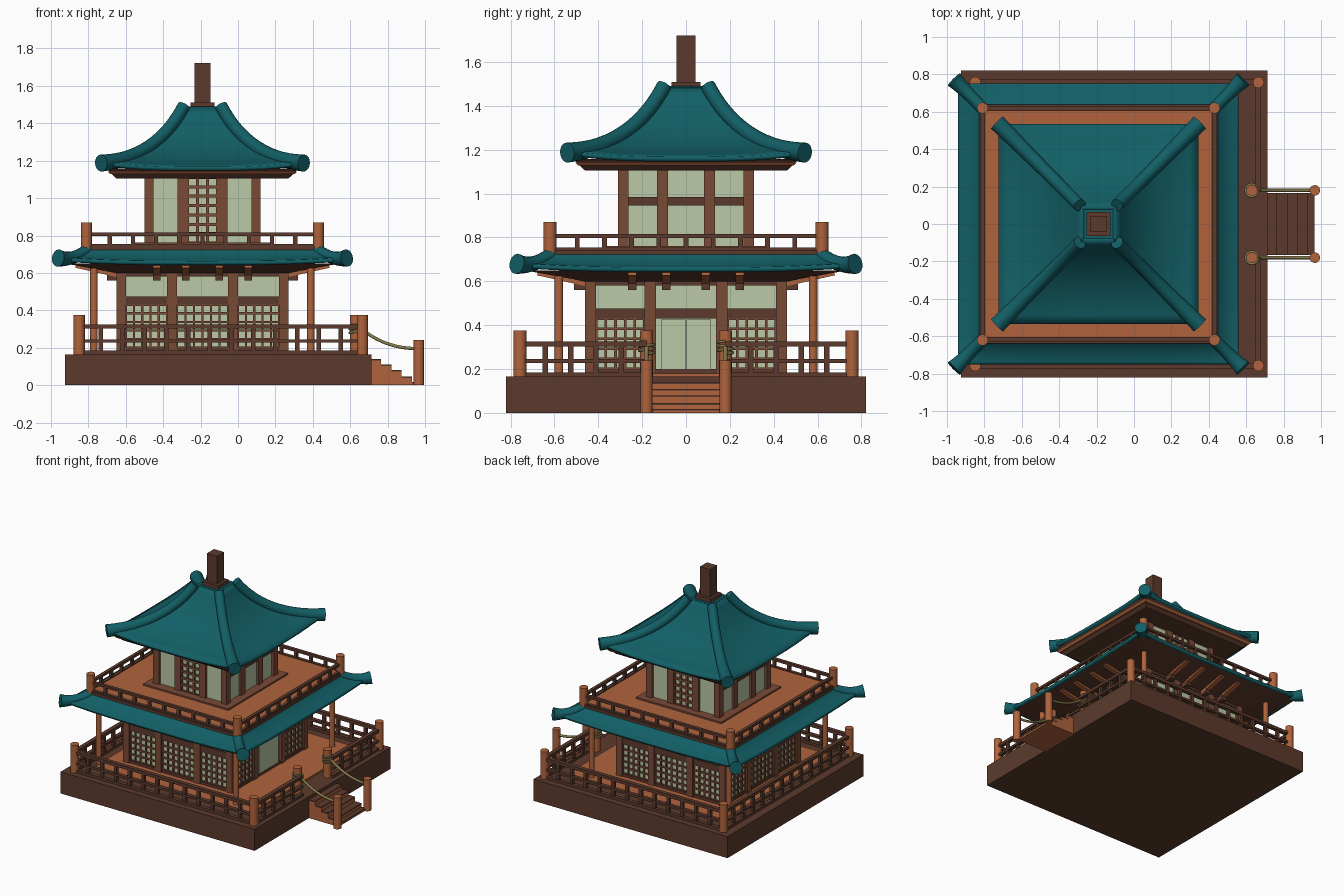
import bpy, bmesh, math
from mathutils import Vector, Matrix

if "Cube" in bpy.data.objects:
    bpy.data.objects.remove(bpy.data.objects["Cube"])

def mat(name, *c):
    m = bpy.data.materials.new(name)
    m.diffuse_color = (*c, 1)
    m.use_nodes = True
    m.node_tree.nodes["Principled BSDF"].inputs["Base Color"].default_value = m.diffuse_color
    return m

TEAL = mat("teal_tile", .006, .115, .133)
DARK = mat("dark_wood", .107, .042, .026)
WOOD = mat("brown_wood", .195, .069, .037)
ORANGE = mat("orange_wood", .434, .127, .045)
PAPER = mat("green_paper", .50, .58, .38)
ROPE = mat("rope", .25, .21, .08)
TX, BX = -.19, -.105          # tower centre and base centre

def finish(bm, name, m, smooth=False):
    bmesh.ops.recalc_face_normals(bm, faces=bm.faces)
    me = bpy.data.meshes.new(name)
    bm.to_mesh(me)
    bm.free()
    ob = bpy.data.objects.new(name, me)
    bpy.context.collection.objects.link(ob)
    me.materials.append(m)
    if smooth:
        bpy.ops.object.select_all(action='DESELECT')
        bpy.context.view_layer.objects.active = ob
        ob.select_set(True)
        bpy.ops.object.shade_smooth_by_angle(angle=math.radians(40))
    return ob

def spin(k, cx):
    return Matrix.Translation((cx, 0, 0)) @ Matrix.Rotation(k * math.pi / 2, 4, 'Z')

def boxes(name, m, items, sides=(0,), cx=0.0):
    """Boxes (x0, x1, y0, y1, z0, z1), repeated on the given sides (0 front, 1 right...)."""
    bm = bmesh.new()
    for k in sides:
        for x0, x1, y0, y1, z0, z1 in items:
            M = (spin(k, cx) @ Matrix.Translation(((x0+x1)/2, (y0+y1)/2, (z0+z1)/2))
                 @ Matrix.Diagonal((x1-x0, y1-y0, z1-z0, 1)))
            bmesh.ops.create_cube(bm, size=1, matrix=M)
    return finish(bm, name, m)

def slab(name, m, cx, h, z0, z1):
    return boxes(name, m, [(-h, h, -h, h, z0, z1)], cx=cx)

def posts(name, m, pts, r, z0, z1):
    bm = bmesh.new()
    for x, y in pts:
        bmesh.ops.create_cone(bm, cap_ends=True, segments=20, radius1=r, radius2=r, depth=z1-z0,
                              matrix=Matrix.Translation((x, y, (z0+z1)/2)))
    return finish(bm, name, m, True)

def frustum(name, m, cx, h0, z0, h1, z1):
    bm = bmesh.new()
    r = math.sqrt(2)
    bmesh.ops.create_cone(bm, cap_ends=True, segments=4, radius1=h0*r, radius2=h1*r, depth=z1-z0,
                          matrix=Matrix.Translation((cx, 0, (z0+z1)/2)) @ Matrix.Rotation(math.pi/4, 4, 'Z'))
    return finish(bm, name, m)

def corners(cx, h):
    return [(cx+a*h, b*h) for a in (-1, 1) for b in (-1, 1)]

def bez(p, t):
    return [(1-t)**2*a + 2*t*(1-t)*b + t*t*c for a, b, c in zip(*p)]

def roof(name, prof, lift):
    """Four concave panels whose eaves lift toward the corners."""
    bm = bmesh.new()
    n, cols = 12, 24
    for k in range(4):
        g = []
        for i in range(n+1):
            d, z = bez(prof, i/n)
            us = [2*j/cols - 1 for j in range(cols+1)]
            g.append([bm.verts.new(spin(k, TX) @ Vector((u*d, -d, z + lift*abs(u)**3*(i/n)**2)))
                      for u in us])
        for i in range(n):
            for j in range(cols):
                bm.faces.new((g[i][j], g[i+1][j], g[i+1][j+1], g[i][j+1]))
    bmesh.ops.remove_doubles(bm, verts=bm.verts, dist=1e-5)
    ob = finish(bm, name, TEAL, True)
    if sum(p.normal.z for p in ob.data.polygons) < 0:
        ob.data.flip_normals()
    s = ob.modifiers.new("thickness", 'SOLIDIFY')
    s.thickness, s.offset = .022, -1

def tubes(name, m, paths, r, res=6):
    """Round tubes along paths of (point, radius factor)."""
    cu = bpy.data.curves.new(name, 'CURVE')
    cu.dimensions, cu.bevel_depth, cu.bevel_resolution, cu.use_fill_caps = '3D', r, res, True
    for path in paths:
        s = cu.splines.new('POLY')
        s.points.add(len(path)-1)
        s.use_smooth = True
        for p, (co, f) in zip(s.points, path):
            p.co, p.radius = (*co, 1), f
    cu.materials.append(m)
    bpy.context.collection.objects.link(bpy.data.objects.new(name, cu))

def hips(name, prof, r, flare):
    tubes(name, TEAL, [[((TX+a*d, b*d, z), 1+flare*(i/14)**3)
          for i in range(15) for d, z in [bez(prof, i/14)]]
          for a in (-1, 1) for b in (-1, 1)], r)

ALL = range(4)

# base and deck
slab("base", DARK, BX, .82, 0, .165)
slab("deck", ORANGE, BX, .66, .165, .18)

# stairs
bm_steps = [(.71, .765, .14), (.71, .82, .11), (.71, .875, .08), (.71, .93, .045), (.71, .965, .018)]
boxes("stair_risers", ORANGE, [(a, b, -.165, .165, 0, z-.008) for a, b, z in bm_steps])
boxes("stair_treads", DARK, [(b-.056, b, -.165, .165, z-.008, z) for a, b, z in bm_steps])
posts("stair_foot_posts", ORANGE, [(.967, -.18), (.967, .18)], .028, 0, .24)

# lower railing
RX, RH = -.092, .757
posts("deck_posts", ORANGE, corners(RX, RH) + [(.63, -.18), (.63, .18)], .03, .165, .375)
for tag, sides, spans in (("", (0, 2, 3), [(-RH, RH)]), ("_stair_side", (1,), [(-RH, -.18), (.18, RH)])):
    items = []
    for a, b in spans:
        items += [(a, b, -RH-.015, -RH+.015, z0, z1) for z0, z1 in ((.302, .325), (.228, .245), (.165, .185))]
        n = round((b-a)/.116)
        items += [(x-.012, x+.012, -RH-.011, -RH+.011, .165, .31)
                  for x in [a + (b-a)*i/n for i in range(1, n)]]
    boxes("deck_railing"+tag, DARK, items, sides, RX)

# stair ropes
tubes("stair_ropes", ROPE, [[((x, y, z), 1) for i in range(13)
      for x, z in [bez(((.65, .31), (.78, .195), (.965, .195)), i/12)]] for y in (-.18, .18)], .009, 3)
tubes("rope_knots", ROPE, [[((.63+.034*math.cos(t), y+.034*math.sin(t), .27+.003*t), 1)
      for t in [i*math.pi/8 for i in range(49)]] for y in (-.18, .18)], .006, 2)

# first storey
slab("lower_wall", PAPER, TX, .44, .18, .62)
cols = [(u-w, u+w, -.46, -.43, .18, .61) for u, w in ((-.163, .026), (.163, .026))]
boxes("lower_columns", WOOD, cols + [(.41, .46, -.46, -.41, .18, .61)], ALL, TX)
boxes("lower_beams", DARK, [(-.44, .44, -.453, -.43, .43, .475), (-.44, .44, -.453, -.43, .58, .62),
                            (-.44, .44, -.453, -.43, .18, .2)], ALL, TX)

def lattice(x0, x1, z0, z1, nx, nz, d, w=.006):
    v = [x0+(x1-x0)*i/nx for i in range(nx+1)]
    h = [z0+(z1-z0)*i/nz for i in range(nz+1)]
    return ([(x-w, x+w, -d, -d+.02, z0, z1) for x in v] +
            [(x0, x1, -d, -d+.019, z-w, z+w) for z in h])

side_bays = lattice(-.41, -.189, .2, .43, 5, 5, .449) + lattice(.189, .41, .2, .43, 5, 5, .449)
boxes("lower_lattice", WOOD, side_bays, ALL, TX)
boxes("lower_lattice_centre", WOOD, lattice(-.137, .137, .2, .43, 6, 5, .449), (0, 2, 3), TX)
boxes("door", PAPER, [(-.115, -.002, -.452, -.43, .2, .425), (.002, .115, -.452, -.43, .2, .425)], (1,), TX)

# eave supports
posts("veranda_posts", ORANGE, corners(TX, .58), .02, .18, .635)
frustum("lower_soffit", DARK, TX, .45, .598, .735, .65)
bm = bmesh.new()
for k in ALL:
    for u in (-.245, -.09, .09, .245):
        M = (spin(k, TX) @ Matrix.Translation((u, -.56, .61)) @ Matrix.Rotation(-math.atan2(.045, .2), 4, 'X')
             @ Matrix.Diagonal((.04, .24, .018, 1)))
        bmesh.ops.create_cube(bm, size=1, matrix=M)
finish(bm, "eave_struts", ORANGE)
boxes("eave_brackets", DARK, [(u-.02, u+.02, -.51, -.44, .56, .61) for u in (-.245, -.09, .09, .245)], ALL, TX)

# lower roof
roof("lower_roof", ((.62, .745), (.67, .68), (.75, .663)), .02)
hips("lower_roof_hips", ((.6, .735), (.69, .66), (.772, .68)), .032, .45)

# balcony
slab("balcony_rim", DARK, TX, .64, .69, .743)
slab("balcony_floor", ORANGE, TX, .605, .70, .75)
slab("balcony_sill", WOOD, TX, .36, .75, .762)
posts("balcony_posts", ORANGE, corners(TX, .62), .03, .72, .87)
boxes("balcony_railing", DARK, [(-.62, .62, -.632, -.608, .798, .816), (-.62, .62, -.632, -.608, .74, .754)] +
      [(x-.011, x+.011, -.63, -.61, .745, .8) for x in [-.62+1.24*i/10 for i in range(1, 10)]], ALL, TX)

# second storey
slab("upper_wall", PAPER, TX, .29, .75, 1.12)
boxes("upper_columns", WOOD, [(.262, .31, -.31, -.262, .75, 1.12)] +
      [(u-.026, u+.026, -.308, -.28, .75, 1.12) for u in (-.107, .107)], ALL, TX)
boxes("upper_lattice", WOOD, lattice(-.081, .081, .76, 1.11, 3, 7, .302, .008), (0, 2), TX)
boxes("upper_side_beams", DARK, [(-.28, .28, -.301, -.28, .945, .985)], (1, 3), TX)

# upper roof
frustum("upper_soffit", DARK, TX, .46, 1.105, .515, 1.158)
frustum("upper_eave_trim", ORANGE, TX, .492, 1.128, .505, 1.142)
roof("upper_roof", ((.09, 1.49), (.24, 1.215), (.535, 1.168)), .028)
hips("upper_roof_hips", ((.1, 1.492), (.25, 1.21), (.542, 1.187)), .034, .35)

# finial
slab("finial_seat", TEAL, TX, .095, 1.45, 1.483)
slab("finial_base", DARK, TX, .065, 1.47, 1.51)
slab("finial_post", DARK, TX, .043, 1.5, 1.722)
